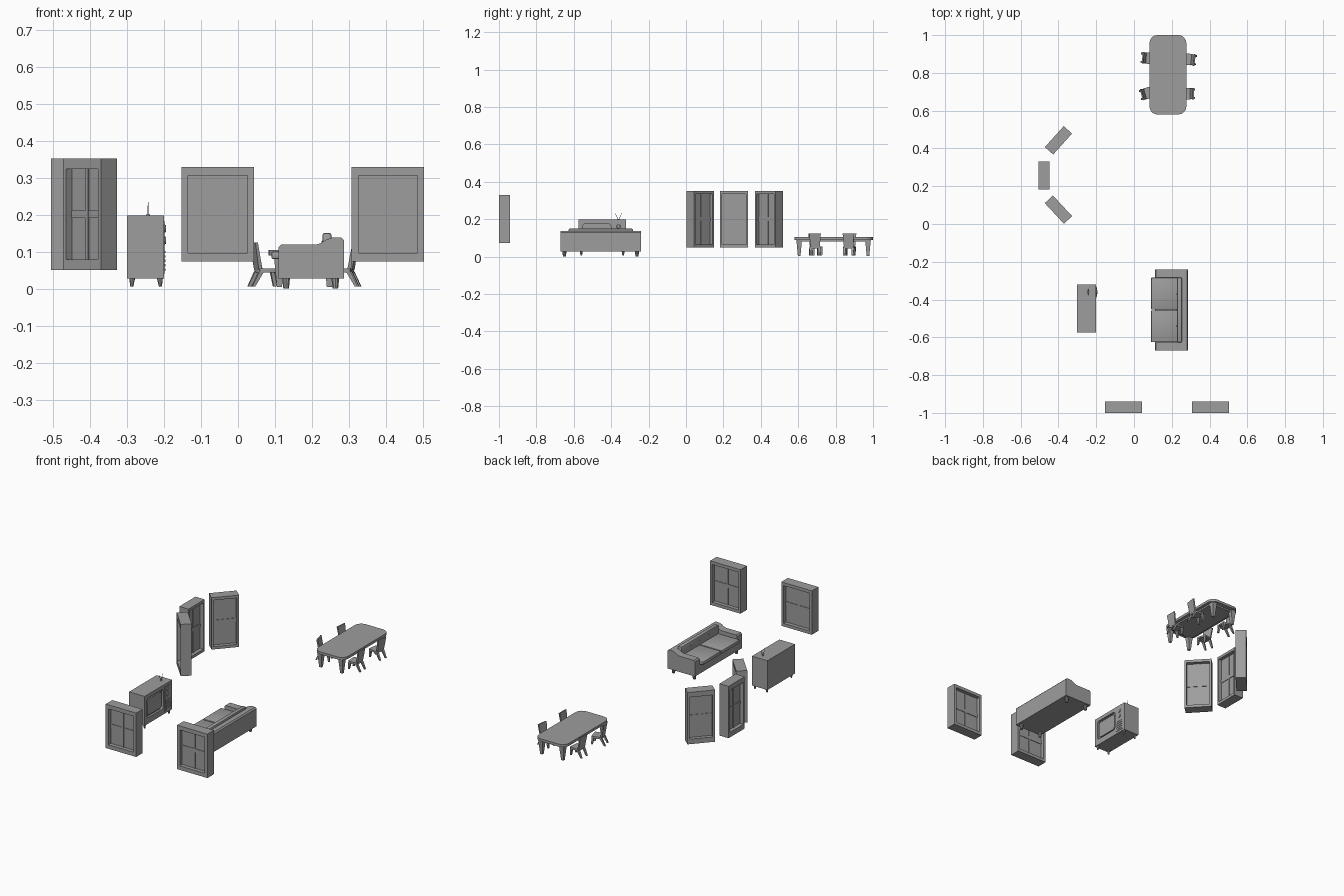
import bpy
import bmesh
from math import radians
from mathutils import Matrix, Vector

old = bpy.data.objects.get("Cube")
if old:
    bpy.data.objects.remove(old, do_unlink=True)

grey = bpy.data.materials.new("plain_grey")
grey.use_nodes = True
tone = (0.34, 0.34, 0.34, 1)
grey.diffuse_color = tone
grey.node_tree.nodes["Principled BSDF"].inputs["Base Color"].default_value = tone


def finish(name, bm, place=None):
    bmesh.ops.recalc_face_normals(bm, faces=bm.faces[:])
    if place:
        bm.transform(place)
    mesh = bpy.data.meshes.new(name)
    bm.to_mesh(mesh)
    bm.free()
    mesh.materials.append(grey)
    obj = bpy.data.objects.new(name, mesh)
    bpy.context.collection.objects.link(obj)
    return obj


def box(name, lo, hi, bevel=0, axis=None, segments=2, place=None):
    """Box between two corners; bevel all edges or only those along one axis."""
    bm = bmesh.new()
    bmesh.ops.create_cube(bm, size=1)
    lo, hi = Vector(lo), Vector(hi)
    for v in bm.verts:
        v.co = Vector(lo[i] + (v.co[i] + 0.5) * (hi[i] - lo[i]) for i in range(3))
    if bevel:
        edges = [e for e in bm.edges if axis is None
                 or abs(e.verts[0].co[axis] - e.verts[1].co[axis]) > 1e-6]
        bmesh.ops.bevel(bm, geom=edges, offset=bevel, segments=segments,
                        profile=0.5, affect='EDGES')
    return finish(name, bm, place)


def taper(name, foot, head, foot_size, head_size, place=None):
    """Square post between two points with its own size at each end."""
    bm = bmesh.new()
    bmesh.ops.create_cube(bm, size=1)
    for v in bm.verts:
        end, size = (head, head_size) if v.co.z > 0 else (foot, foot_size)
        v.co = Vector(end) + Vector((v.co.x * size[0], v.co.y * size[1], 0))
    return finish(name, bm, place)


def rod(name, a, b, r1, r2, sides=10):
    a, b = Vector(a), Vector(b)
    bm = bmesh.new()
    turn = (b - a).to_track_quat('Z', 'Y').to_matrix().to_4x4()
    bmesh.ops.create_cone(bm, cap_ends=True, segments=sides, radius1=r1, radius2=r2,
                          depth=(b - a).length,
                          matrix=Matrix.Translation((a + b) / 2) @ turn)
    return finish(name, bm)


def prism(name, profile, y0, y1):
    bm = bmesh.new()
    face = bm.faces.new([bm.verts.new((x, y0, z)) for x, z in profile])
    out = bmesh.ops.extrude_face_region(bm, geom=[face])["geom"]
    bmesh.ops.translate(bm, vec=(0, y1 - y0, 0),
                        verts=[g for g in out if isinstance(g, bmesh.types.BMVert)])
    return finish(name, bm)


def spot(x, y, angle=0):
    return Matrix.Translation((x, y, 0)) @ Matrix.Rotation(radians(angle), 4, 'Z')


# Windows: a deep frame, recessed on both sides, with crossed bars.
# The outside is local -y, the inside local +y.
def window(name, place, w, d, z0, z1, outer, inner):
    mid, h = (z0 + z1) / 2, z1 - z0
    bm = bmesh.new()
    bmesh.ops.create_cube(bm, size=1, matrix=Matrix.Translation((0, 0, mid))
                          @ Matrix.Diagonal((w, d, h, 1)))
    bm.normal_update()
    for side, (mx, mz) in ((-1, outer), (1, inner)):
        face = next(f for f in bm.faces if f.normal.y * side > 0.9)
        bmesh.ops.inset_individual(bm, faces=[face], thickness=0.005)
        for v in face.verts:
            v.co.x = (w / 2 - mx) * (1 if v.co.x > 0 else -1)
            v.co.z = mid + (h / 2 - mz) * (1 if v.co.z > mid else -1)
        pane = bmesh.ops.extrude_discrete_faces(bm, faces=[face])["faces"][0]
        for v in pane.verts:
            v.co.y = side * 0.008
        bm.normal_update()
    finish(name + "_frame", bm, place)
    x, z = w / 2 - 0.008, h / 2 - 0.012
    box(name + "_upright_bar", (-0.005, -0.0115, mid - z), (0.005, 0.0115, mid + z), place=place)
    box(name + "_cross_bar", (-x, -0.011, mid - 0.01), (x, 0.011, mid + 0.01), place=place)


for label, x in (("right", -0.0545), ("left", 0.405)):
    window("front_window_" + label, spot(x, -0.97), 0.196, 0.06, 0.073, 0.329,
           (0.018, 0.0235), (0.014, 0.018))
for label, x, y, angle in (("front", -0.40, 0.076, -47), ("middle", -0.476, 0.256, -90),
                           ("back", -0.40, 0.443, -132)):
    window("bay_window_" + label, spot(x, y, angle), 0.149, 0.059, 0.05, 0.352,
           (0.012, 0.029), (0.011, 0.016))

# Sofa facing -x
arm = [(0.11, 0.027), (0.287, 0.027), (0.287, 0.13), (0.28, 0.1375), (0.255, 0.1375),
       (0.24, 0.133), (0.225, 0.123), (0.212, 0.119), (0.117, 0.119), (0.11, 0.112)]
prism("sofa_arm_right", arm, -0.671, -0.628)
prism("sofa_arm_left", arm, -0.283, -0.24)
box("sofa_base", (0.11, -0.63, 0.027), (0.26, -0.281, 0.08))
prism("sofa_back", [(0.252, 0.027), (0.287, 0.027), (0.287, 0.13), (0.28, 0.1375),
                    (0.252, 0.1375)], -0.63, -0.281)
box("sofa_back_cushion", (0.228, -0.627, 0.09), (0.253, -0.284, 0.15), 0.006)
for y in (-0.626, -0.453):
    box("sofa_seat_cushion", (0.09, y, 0.08), (0.232, y + 0.169, 0.1), 0.005)
for y in (-0.54, -0.455, -0.37):
    rod("sofa_button", (0.229, y, 0.126), (0.226, y, 0.126), 0.004, 0.003)
for x in (0.13, 0.263):
    for y in (-0.65, -0.262):
        rod("sofa_foot", (x, y, 0), (x, y, 0.028), 0.008, 0.011)

# Television cabinet with its screen on +x
cabinet = box("television_cabinet", (-0.3005, -0.574, 0.027), (-0.2, -0.321, 0.198))
cutter = box("screen_cutter", (-0.212, -0.553, 0.062), (-0.15, -0.402, 0.176), 0.016, 0, 4)
cutter.hide_render = True
cut = cabinet.modifiers.new("screen_recess", 'BOOLEAN')
cut.operation = 'DIFFERENCE'
cut.solver = 'EXACT'
cut.object = cutter
bpy.context.view_layer.objects.active = cabinet
bpy.ops.object.modifier_apply(modifier=cut.name)
bpy.data.objects.remove(cutter, do_unlink=True)
box("television_screen", (-0.214, -0.543, 0.072), (-0.204, -0.412, 0.166), 0.014, 0, 4)
box("control_panel", (-0.202, -0.39, 0.04), (-0.198, -0.332, 0.182))
for z in (0.162, 0.13):
    rod("control_knob", (-0.199, -0.361, z), (-0.194, -0.361, z), 0.011, 0.009, 12)
for i in range(5):
    z = 0.048 + i * 0.012
    box("speaker_slat", (-0.199, -0.385, z), (-0.196, -0.337, z + 0.006))
for x, out in ((-0.286, -0.004), (-0.211, 0.004)):
    for y in (-0.56, -0.336):
        rod("television_leg", (x + out * 0.3, y, 0.005), (x, y, 0.028), 0.004, 0.008, 8)
rod("aerial_base", (-0.243, -0.361, 0.197), (-0.243, -0.361, 0.202), 0.006, 0.004)
for s in (-1, 1):
    rod("aerial_rod", (-0.243, -0.361 + s * 0.003, 0.2), (-0.243, -0.361 + s * 0.018, 0.234),
        0.0012, 0.001, 6)

# Dining table
box("table_top", (0.082, 0.58, 0.089), (0.277, 1.0, 0.104), 0.042, 2, 5)
box("table_apron", (0.1, 0.605, 0.08), (0.259, 0.975, 0.09), 0.02, 2, 2)
for x in (0.112, 0.247):
    for y in (0.605, 0.973):
        taper("table_leg", (x, y, 0.004), (x, y, 0.09), (0.014, 0.014), (0.03, 0.03))


# Dining chairs; local +x is the way a sitter faces
def chair(place):
    box("chair_seat", (-0.03, -0.03, 0.044), (0.028, 0.03, 0.054), 0.006, 2, place=place)
    taper("chair_back", (-0.026, 0, 0.05), (-0.039, 0, 0.125), (0.01, 0.05), (0.007, 0.062), place)
    for y in (-0.022, 0.022):
        taper("chair_rear_leg", (-0.046, y, 0.005), (-0.024, y, 0.046),
              (0.008, 0.009), (0.013, 0.014), place)
        taper("chair_front_leg", (0.026, y, 0.005), (0.02, y, 0.046),
              (0.008, 0.009), (0.013, 0.014), place)


for x, y, angle in ((0.086, 0.877, -4), (0.08, 0.695, 15),
                    (0.281, 0.873, 173), (0.274, 0.69, 180)):
    chair(spot(x, y, angle))

# Smooth only the rounded surfaces
for obj in bpy.context.scene.objects:
    obj.select_set(obj.type == 'MESH')
bpy.ops.object.shade_smooth_by_angle(angle=radians(35))
